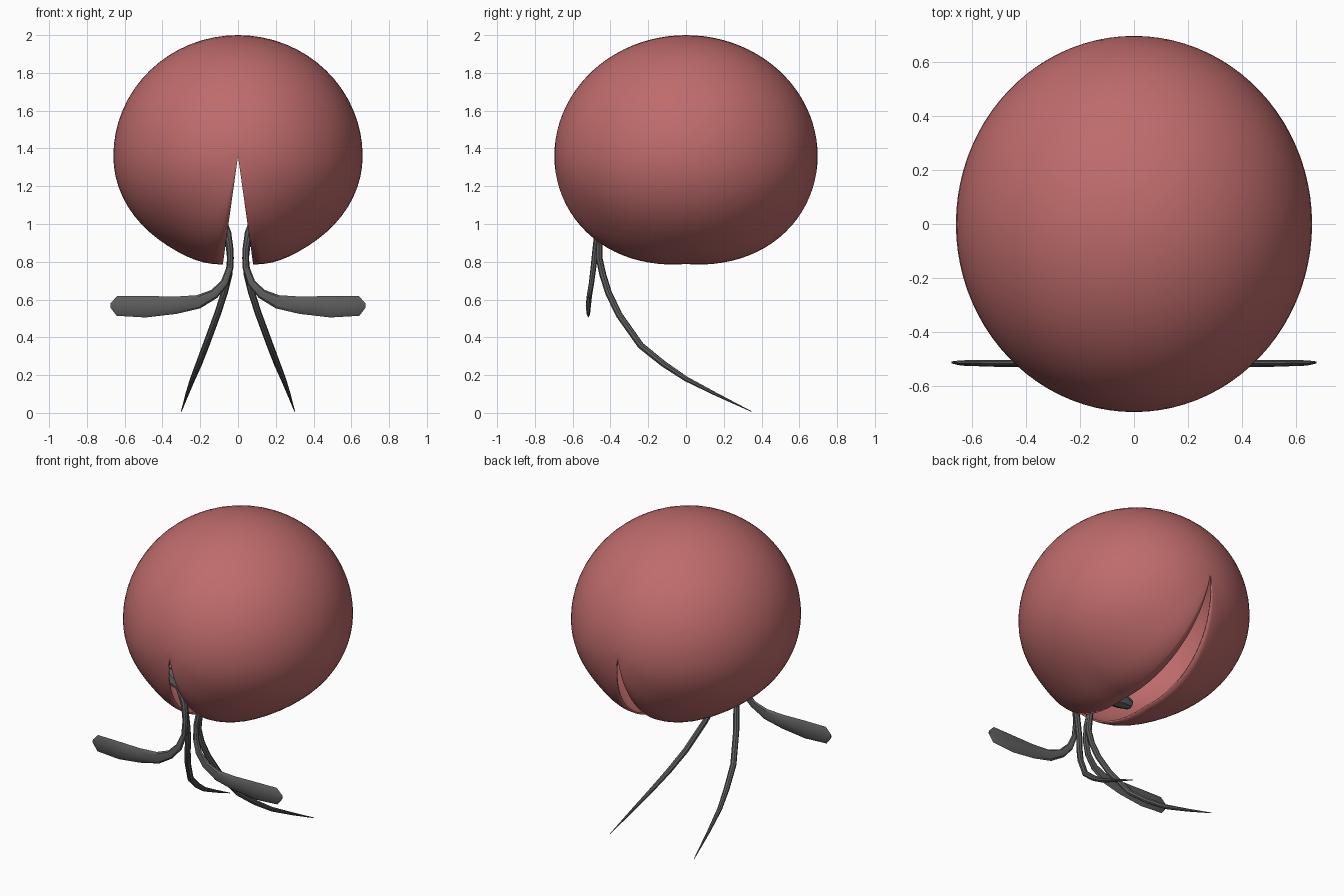
import bpy, bmesh, math
from mathutils import Vector

if "Cube" in bpy.data.objects:
    bpy.data.objects.remove(bpy.data.objects["Cube"])


def material(name, rgb):
    m = bpy.data.materials.new(name)
    m.diffuse_color = (*rgb, 1)
    m.use_nodes = True
    m.node_tree.nodes["Principled BSDF"].inputs["Base Color"].default_value = m.diffuse_color
    return m


RED = material("shell_red", (0.52, 0.148, 0.148))
DARK = material("limb_grey", (0.11, 0.11, 0.11))


def finish(name, bm, mat, angle):
    bmesh.ops.remove_doubles(bm, verts=bm.verts, dist=1e-5)
    bmesh.ops.recalc_face_normals(bm, faces=bm.faces)
    me = bpy.data.meshes.new(name)
    bm.to_mesh(me)
    bm.free()
    ob = bpy.data.objects.new(name, me)
    bpy.context.collection.objects.link(ob)
    me.materials.append(mat)
    bpy.ops.object.select_all(action='DESELECT')
    ob.select_set(True)
    bpy.context.view_layer.objects.active = ob
    bpy.ops.object.shade_smooth_by_angle(angle=math.radians(angle))
    return ob


def shell():
    # Rounded body with its poles at front and back, split open underneath
    bm = bmesh.new()
    rows, cols, mid = 44, 64, 1.36
    grid = []
    for i in range(rows + 1):
        th = math.pi * i / rows
        row = []
        for j in range(cols + 1):
            ph = 2 * math.pi * j / cols - math.pi
            x, y, z = (math.sin(th) * math.sin(ph), -math.cos(th),
                       math.sin(th) * math.cos(ph))
            if z > 0:
                p = Vector((0.66 * x, 0.697 * y, mid + 0.64 * z))
            else:
                # lower half: fuller along the slit, edges pulled apart
                low = max(0, -math.cos(ph))
                depth = -z * 0.572 * (1 + 0.1 * abs(y) * low ** 5)
                if j in (0, cols):
                    x = 0
                side = -1 if ph < 0 else 1
                gap = 0.08 * depth / 0.572 * low ** 8
                px = gap + abs(0.66 * x) * (1 - 0.12 * low ** 8)
                p = Vector((side * px, 0.697 * y, mid - depth))
            row.append(bm.verts.new(p))
        grid.append(row)
    for i in range(rows):
        for j in range(cols):
            bm.faces.new((grid[i][j], grid[i][j + 1], grid[i + 1][j + 1], grid[i + 1][j]))
    bmesh.ops.dissolve_degenerate(bm, dist=1e-5, edges=bm.edges)
    ob = finish("split_round_shell", bm, RED, 50)
    thick = ob.modifiers.new("wall", 'SOLIDIFY')
    thick.thickness, thick.offset = 0.01, -1


def limb(name, path, sx, sides=8):
    # Swept limb; each path entry is x, y, z, half width, half thickness
    bm = bmesh.new()
    pts = [Vector((sx * p[0], p[1], p[2])) for p in path]
    rings = []
    for k, p in enumerate(path):
        t = (pts[min(k + 1, len(pts) - 1)] - pts[max(k - 1, 0)]).normalized()
        b = Vector((0, 1, 0))
        b = (b - t * b.dot(t)).normalized()
        n = t.cross(b)
        rings.append([bm.verts.new(pts[k] + n * p[3] * math.cos(a) + b * p[4] * math.sin(a))
                      for a in (2 * math.pi * s / sides for s in range(sides))])
    for r0, r1 in zip(rings, rings[1:]):
        for s in range(sides):
            u = (s + 1) % sides
            bm.faces.new((r0[s], r0[u], r1[u], r1[s]))
    bm.faces.new(rings[0])
    bm.faces.new(rings[-1])
    finish(name, bm, DARK, 30)


# Arms: flat paddles outside, bases hidden within the shell
ARM = [(.33, -.43, 1.09, .03, .03), (.26, -.43, 1.10, .055, .05), (.17, -.44, 1.09, .05, .04),
       (.10, -.45, 1.05, .03, .02), (.055, -.468, .95, .02, .018), (.04, -.48, .86, .017, .016),
       (.042, -.49, .77, .018, .015), (.07, -.50, .69, .022, .014),
       (.125, -.51, .63, .026, .014), (.21, -.515, .588, .036, .014),
       (.33, -.517, .57, .046, .014), (.49, -.517, .562, .057, .013),
       (.64, -.515, .567, .053, .01), (.675, -.513, .57, .012, .004)]

# Legs: thin, sweeping backwards to a point on the ground
LEG = [(.10, -.44, 1.06, .015, .015), (.055, -.462, .95, .018, .018), (.04, -.46, .82, .018, .018),
       (.048, -.44, .73, .018, .018), (.072, -.41, .635, .018, .018),
       (.11, -.355, .52, .018, .018), (.17, -.24, .357, .018, .018),
       (.207, -.12, .26, .017, .017), (.24, 0, .18, .014, .014),
       (.27, .16, .098, .009, .009), (.30, .345, .008, .002, .002)]

shell()
for side, sx in (("left", -1), ("right", 1)):
    limb(side + "_arm", ARM, sx)
    limb(side + "_leg", LEG, sx)
